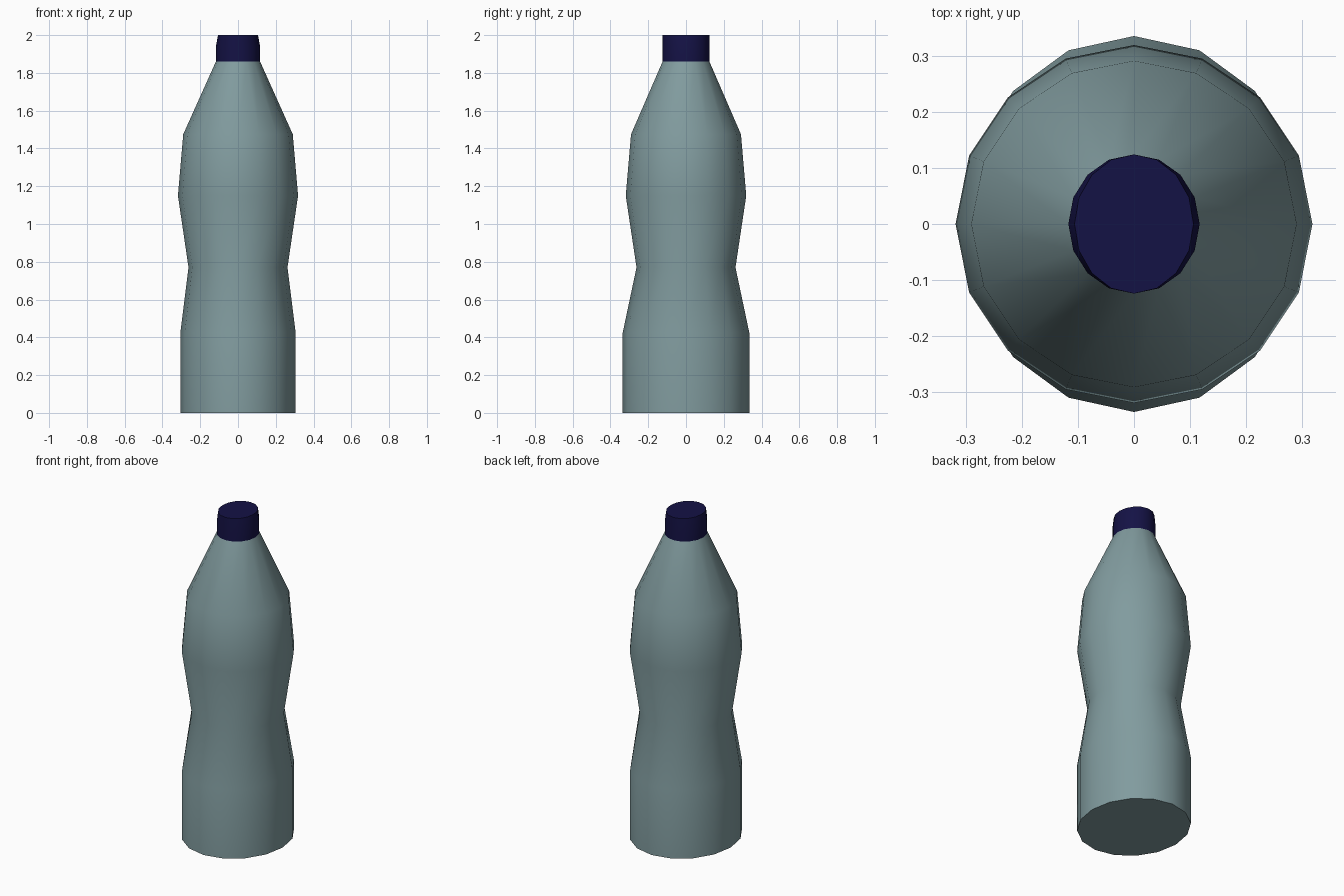
import bpy, bmesh
from math import cos, sin, pi, radians

if "Cube" in bpy.data.objects:
    bpy.data.objects.remove(bpy.data.objects["Cube"])

SIDES = 16


def material(name, rgb):
    m = bpy.data.materials.new(name)
    m.diffuse_color = (*rgb, 1)
    m.use_nodes = True
    m.node_tree.nodes["Principled BSDF"].inputs["Base Color"].default_value = m.diffuse_color
    return m


def loft(name, rings, mat):
    """Closed solid through elliptical rings given as (z, x radius, y radius)."""
    bm = bmesh.new()
    loops = [[bm.verts.new((rx * cos(2 * pi * i / SIDES), ry * sin(2 * pi * i / SIDES), z))
              for i in range(SIDES)] for z, rx, ry in rings]
    for low, high in zip(loops, loops[1:]):
        for i in range(SIDES):
            j = (i + 1) % SIDES
            bm.faces.new((low[i], low[j], high[j], high[i]))
    bm.faces.new(loops[0][::-1])
    bm.faces.new(loops[-1])
    mesh = bpy.data.meshes.new(name)
    bm.to_mesh(mesh)
    bm.free()
    mesh.materials.append(mat)
    obj = bpy.data.objects.new(name, mesh)
    bpy.context.collection.objects.link(obj)
    bpy.ops.object.select_all(action='DESELECT')
    obj.select_set(True)
    bpy.context.view_layer.objects.active = obj
    bpy.ops.object.shade_smooth_by_angle(angle=radians(30))
    return obj


# Body: oval base, pinched waist, round belly, sloping shoulder
loft("bottle_body", [
    (0.00, 0.305, 0.335),
    (0.425, 0.305, 0.335),
    (0.77, 0.262, 0.262),
    (1.15, 0.318, 0.319),
    (1.475, 0.29, 0.291),
    (1.86, 0.117, 0.124),
], material("body_grey_green", (0.22, 0.33, 0.345)))

# Cap: narrows slightly in width towards the top
loft("bottle_cap", [
    (1.86, 0.117, 0.124),
    (1.94, 0.117, 0.124),
    (2.00, 0.106, 0.124),
], material("cap_navy", (0.007, 0.006, 0.06)))
